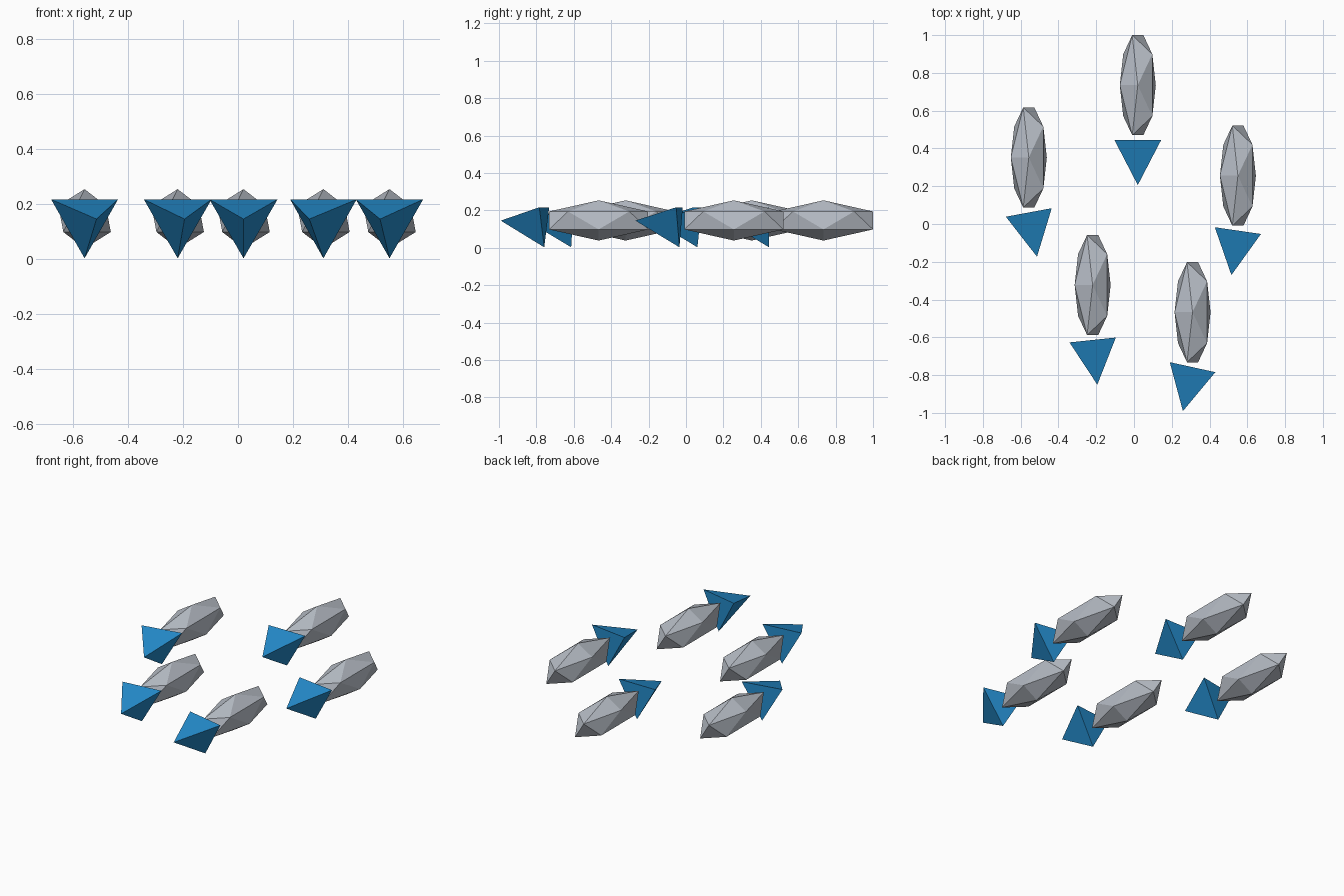
import bpy, math

if "Cube" in bpy.data.objects:
    bpy.data.objects.remove(bpy.data.objects["Cube"])

def material(name, rgb):
    m = bpy.data.materials.new(name)
    m.diffuse_color = (*rgb, 1)
    m.use_nodes = True
    m.node_tree.nodes["Principled BSDF"].inputs["Base Color"].default_value = m.diffuse_color
    return m

steel = material("pale grey", (0.479, 0.515, 0.571))
blue = material("bright blue", (0.018, 0.262, 0.604))

Z = 0.146          # height of the shared centre line
HEAD_R = 0.1425    # radius of the triangular head base
HEAD_L = 0.238     # head length
GAP = 0.291        # body centre to head base

def body(i, x, y):
    # stretched icosahedron
    bpy.ops.mesh.primitive_ico_sphere_add(subdivisions=1, radius=1, location=(x, y, Z))
    o = bpy.context.object
    o.name = f"body_{i}"
    o.scale = (0.1065, 0.3115, 0.1075)
    o.rotation_euler.z = math.pi
    o.data.materials.append(steel)

def head(i, x, y, turn):
    # three-sided pyramid pointing forward, one base corner straight down
    ring = [math.radians(a) for a in (-90, 30, 150)]
    verts = [(HEAD_R * math.cos(a), 0, HEAD_R * math.sin(a)) for a in ring]
    verts.append((0, -HEAD_L, 0))
    faces = [(0, 2, 1), (0, 1, 3), (1, 2, 3), (2, 0, 3)]
    me = bpy.data.meshes.new("head")
    me.from_pydata(verts, [], faces)
    me.materials.append(blue)
    o = bpy.data.objects.new(f"head_{i}", me)
    o.location = (x, y, Z - 0.001)
    o.rotation_euler.z = math.radians(turn)
    bpy.context.collection.objects.link(o)

# body centre x, y and head turn in degrees
darts = [(0.02, 0.735, 0), (-0.557, 0.352, 10.5), (0.55, 0.256, -8.3),
         (-0.219, -0.323, 6), (0.31, -0.467, -12.4)]
for i, (x, y, turn) in enumerate(darts, 1):
    body(i, x, y)
    head(i, x, y - GAP, turn)
